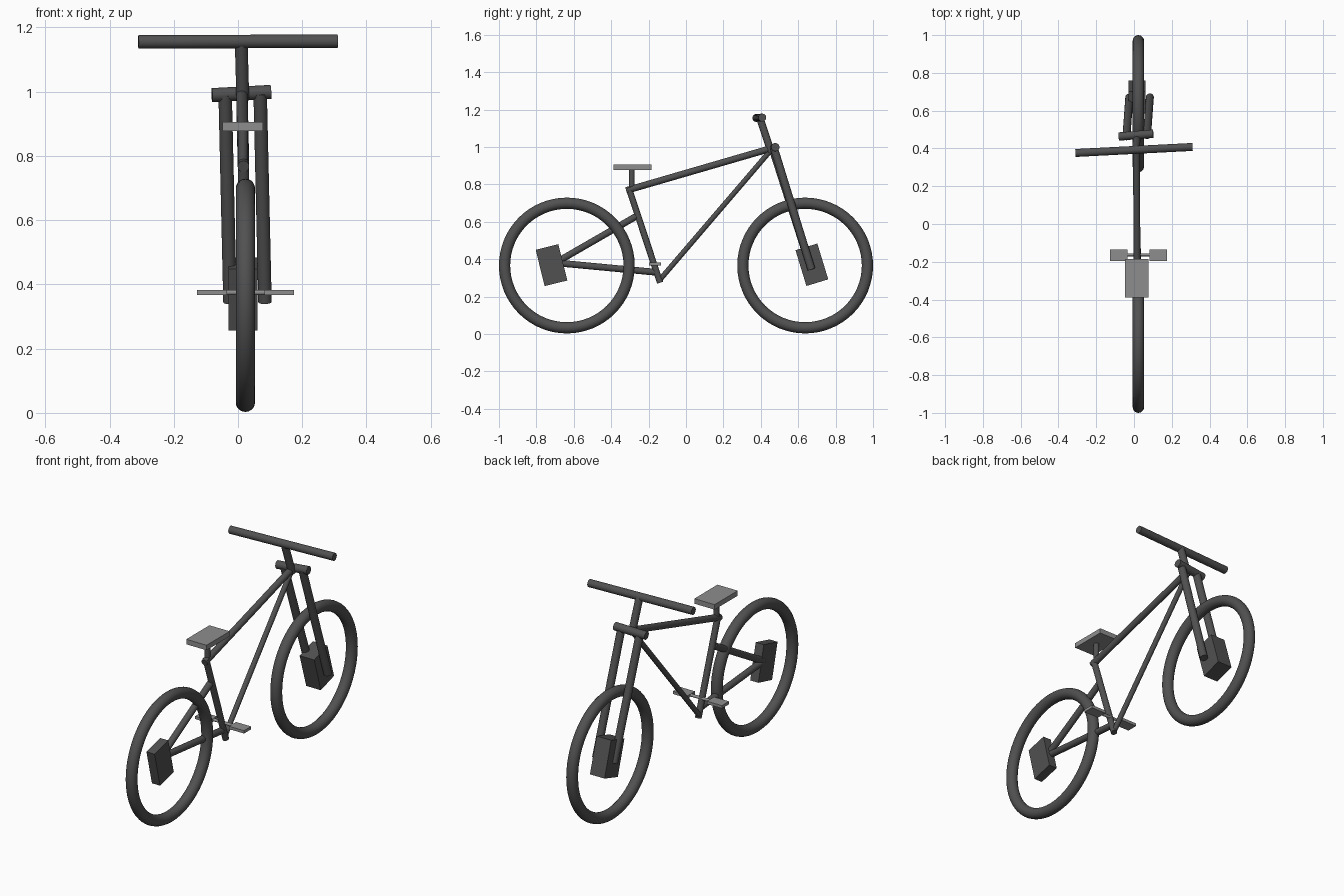
import bpy, math
from mathutils import Vector

if "Cube" in bpy.data.objects:
    bpy.data.objects.remove(bpy.data.objects["Cube"])


def grey(name, v):
    m = bpy.data.materials.new(name)
    m.diffuse_color = (v, v, v, 1)
    m.use_nodes = True
    m.node_tree.nodes["Principled BSDF"].inputs["Base Color"].default_value = m.diffuse_color
    return m


DARK = grey("dark_grey", 0.082)
MID = grey("mid_grey", 0.27)


def finish(name, mat):
    o = bpy.context.object
    o.name = name
    o.data.materials.append(mat)
    return o


def tube(name, a, b, r, mat=DARK):
    a, b = Vector(a), Vector(b)
    d = b - a
    bpy.ops.mesh.primitive_cylinder_add(vertices=32, radius=r, depth=d.length, location=(a + b) / 2)
    finish(name, mat).rotation_euler = d.to_track_quat('Z', 'Y').to_euler()
    bpy.ops.object.shade_smooth_by_angle(angle=math.radians(40))


def box(name, loc, size, tilt=0, mat=DARK):
    bpy.ops.mesh.primitive_cube_add(size=1, location=loc, rotation=(math.radians(tilt), 0, 0))
    finish(name, mat).scale = size


# wheels
for name, y in (("rear_wheel", -0.637), ("front_wheel", 0.637)):
    bpy.ops.mesh.primitive_torus_add(major_segments=64, minor_segments=20, major_radius=0.333,
                                     minor_radius=0.03, location=(0.023, y, 0.366),
                                     rotation=(0, math.pi / 2, 0))
    finish(name, DARK)
    bpy.ops.object.shade_smooth()

# hub blocks
box("rear_hub_block", (0.023, -0.719, 0.368), (0.05, 0.125, 0.2), 14)
box("front_hub_block", (0.015, 0.673, 0.37), (0.09, 0.122, 0.2), 17)

# frame
tube("top_tube", (0.017, -0.32, 0.767), (0.012, 0.475, 0.998), 0.018)
tube("down_tube", (0.012, 0.46, 0.99), (0.017, -0.14, 0.29), 0.014)
tube("seat_tube", (0.017, -0.307, 0.783), (0.021, -0.138, 0.274), 0.017)
tube("seat_stay", (0.014, -0.265, 0.63), (0.012, -0.69, 0.385), 0.018)
tube("chain_stay", (0.017, -0.16, 0.33), (0.012, -0.69, 0.38), 0.018)

# seat
tube("seat_post", (0.015, -0.29, 0.765), (0.015, -0.29, 0.89), 0.015)
box("seat", (0.015, -0.286, 0.892), (0.125, 0.204, 0.028), mat=MID)

# steering and fork
tube("handlebar", (-0.31, 0.376, 1.155), (0.31, 0.408, 1.157), 0.021)
tube("stem", (0.01, 0.394, 1.157), (0.015, 0.455, 0.975), 0.02)
tube("fork_crown", (-0.081, 0.463, 0.989), (0.102, 0.478, 0.999), 0.022)
tube("left_fork_leg", (-0.040, 0.463, 0.991), (-0.025, 0.67, 0.345), 0.021)
tube("right_fork_leg", (0.069, 0.47, 0.995), (0.084, 0.671, 0.345), 0.021)

# pedals
tube("pedal_axle", (-0.06, -0.163, 0.375), (0.11, -0.163, 0.375), 0.008, MID)
box("left_pedal", (-0.081, -0.166, 0.375), (0.092, 0.062, 0.016), mat=MID)
box("right_pedal", (0.129, -0.166, 0.375), (0.092, 0.062, 0.016), mat=MID)
